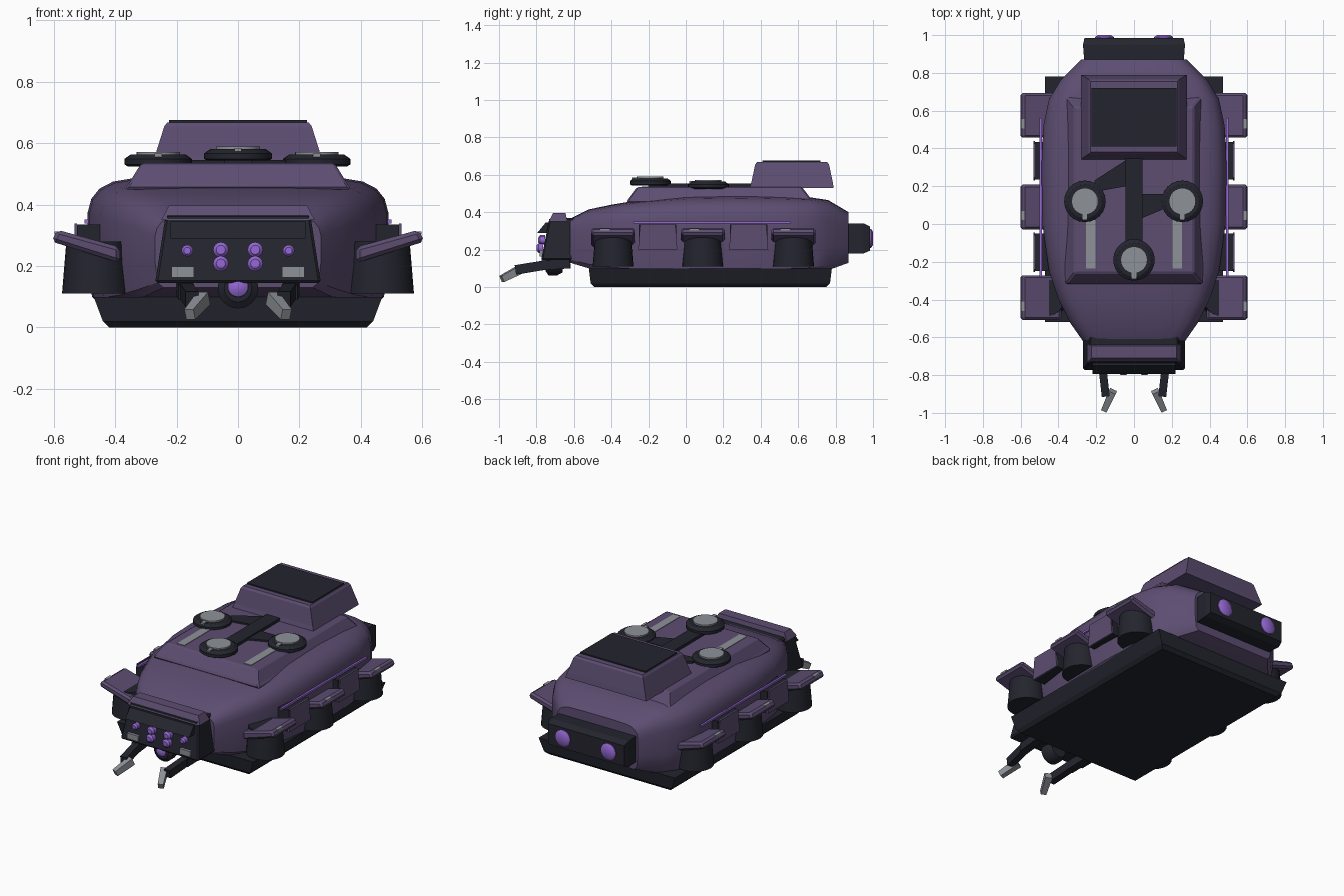
import bpy, bmesh, math
from mathutils import Vector

cube = bpy.data.objects.get("Cube")
if cube:
    bpy.data.objects.remove(cube, do_unlink=True)


def material(name, rgb):
    m = bpy.data.materials.new(name)
    m.use_nodes = True
    m.diffuse_color = (*rgb, 1)
    m.node_tree.nodes["Principled BSDF"].inputs["Base Color"].default_value = (*rgb, 1)
    return m


PURPLE = material("dusty_purple", (0.107, 0.074, 0.165))
DARK = material("charcoal", (0.017, 0.018, 0.027))
GLOW = material("bright_violet", (0.30, 0.14, 0.66))
GREY = material("steel_grey", (0.27, 0.285, 0.31))


def loft(name, rings, mat, bevel=0.0, smooth=None):
    """Skin closed rings of points and cap both ends."""
    bm = bmesh.new()
    loops = [[bm.verts.new(p) for p in r] for r in rings]
    n = len(loops[0])
    for a, b in zip(loops, loops[1:]):
        for i in range(n):
            j = (i + 1) % n
            bm.faces.new((a[i], a[j], b[j], b[i]))
    bm.faces.new(loops[0])
    bm.faces.new(loops[-1])
    bmesh.ops.recalc_face_normals(bm, faces=bm.faces)
    mesh = bpy.data.meshes.new(name)
    bm.to_mesh(mesh)
    bm.free()
    mesh.materials.append(mat)
    ob = bpy.data.objects.new(name, mesh)
    bpy.context.collection.objects.link(ob)
    if bevel:
        mod = ob.modifiers.new("Bevel", "BEVEL")
        mod.width = bevel
        mod.segments = 1
    if smooth:
        bpy.ops.object.select_all(action="DESELECT")
        ob.select_set(True)
        bpy.context.view_layer.objects.active = ob
        bpy.ops.object.shade_smooth_by_angle(angle=math.radians(smooth))
    return ob


def rect(x0, x1, y0, y1, z):
    return [(x0, y0, z), (x1, y0, z), (x1, y1, z), (x0, y1, z)]


def box(name, x, y, z, mat, bevel=0.0):
    return loft(name, [rect(*x, *y, z[0]), rect(*x, *y, z[1])], mat, bevel)


def slab(name, outline, z0, z1, mat):
    return loft(name, [[(x, y, z) for x, y in outline] for z in (z0, z1)], mat)


def lathe(name, centre, profile, mat, axis=(0, 0, 1), sides=24):
    """Turn (radius, height) pairs about an axis through the centre."""
    axis = Vector(axis).normalized()
    u = axis.orthogonal().normalized()
    v = axis.cross(u)
    turn = [math.tau * i / sides for i in range(sides)]
    rings = [[Vector(centre) + axis * h + r * (u * math.cos(t) + v * math.sin(t))
              for t in turn] for r, h in profile]
    return loft(name, rings, mat, smooth=35)


def bar(name, a, b, width, height, mat, end=1.0):
    """Straight square bar, optionally tapered at its far end."""
    a, b = Vector(a), Vector(b)
    d = (b - a).normalized()
    side = d.cross(Vector((0, 0, 1))).normalized()
    up = side.cross(d)
    rings = [[p + k * (side * width * i + up * height * j) / 2
              for i, j in ((-1, -1), (1, -1), (1, 1), (-1, 1))]
             for p, k in ((a, 1), (b, end))]
    return loft(name, rings, mat)


# Hull: rounded section swept along the length
half = [(0.9, 0), (0.97, 0.07), (1, 0.35), (1, 0.72), (0.975, 0.83),
        (0.92, 0.91), (0.83, 0.965), (0.7, 0.99), (0.35, 1)]
section = half + [(-x, z) for x, z in reversed(half)]
stations = [(-0.62, 0.27, 0.13, 0.365), (-0.52, 0.34, 0.10, 0.415),
            (-0.40, 0.40, 0.08, 0.44), (-0.25, 0.45, 0.07, 0.465),
            (0, 0.485, 0.07, 0.485), (0.3, 0.49, 0.07, 0.49),
            (0.52, 0.48, 0.07, 0.485), (0.66, 0.45, 0.075, 0.48),
            (0.76, 0.39, 0.09, 0.465), (0.87, 0.28, 0.13, 0.40)]
loft("hull", [[(w * x, y, lo + (hi - lo) * z) for x, z in section]
              for y, w, lo, hi in stations], PURPLE, smooth=30)

# Skid base
loft("base_skid", [rect(-0.42, 0.42, -0.49, 0.75, 0), rect(-0.44, 0.44, -0.51, 0.77, 0.02),
                   rect(-0.47, 0.47, -0.52, 0.78, 0.1)], DARK)

# Raised deck and rear housing
loft("upper_deck", [rect(-0.37, 0.37, -0.32, 0.68, 0.45), rect(-0.355, 0.355, -0.31, 0.67, 0.47),
                    rect(-0.315, 0.315, -0.26, 0.62, 0.535)], PURPLE, 0.008)
loft("rear_housing", [rect(-0.28, 0.28, 0.34, 0.79, 0.53), rect(-0.27, 0.27, 0.35, 0.785, 0.56),
                      rect(-0.24, 0.24, 0.37, 0.765, 0.655),
                      rect(-0.23, 0.23, 0.38, 0.755, 0.668)], PURPLE)
box("housing_panel", (-0.225, 0.225), (0.41, 0.72), (0.667, 0.676), DARK)

# Roof spine, arms, hatches and strips
box("roof_spine", (-0.046, 0.046), (-0.2, 0.35), (0.53, 0.553), DARK)
slab("right_hatch_arm", [(-0.21, 0.17), (-0.04, 0.2), (-0.04, 0.34), (-0.21, 0.23)],
     0.53, 0.545, DARK)
slab("left_hatch_arm", [(0.04, 0.03), (0.16, 0.08), (0.16, 0.16), (0.04, 0.16)],
     0.53, 0.545, DARK)
for label, x, y, z in (("right", -0.26, 0.12, 0.525), ("left", 0.256, 0.12, 0.525),
                       ("front", 0, -0.19, 0.543)):
    lathe(label + "_hatch_ring", (x, y, z),
          [(0.1, 0), (0.11, 0.006), (0.11, 0.024), (0.09, 0.038)], DARK)
    lathe(label + "_hatch_lid", (x, y, z + 0.035), [(0.071, 0), (0.071, 0.012)], GREY)
    box(label + "_hatch_tab", (x - 0.012, x + 0.012), (y - 0.1, y - 0.06),
        (z + 0.03, z + 0.042), GREY)

# Rear block
loft("rear_block", [[(x * k, y, 0.255 + z * j) for x, z in
                     ((-0.27, -0.075), (0.27, -0.075), (0.27, 0.085), (-0.27, 0.085))]
                    for y, k, j in ((0.84, 0.97, 1), (0.95, 1, 1), (0.985, 0.97, 0.8))], DARK)

# Front head: sloped block, cap, visor
loft("front_head", [rect(-0.27, 0.27, -0.775, -0.60, 0.145),
                    rect(-0.235, 0.235, -0.73, -0.57, 0.37)], DARK, 0.008)
loft("head_cap", [rect(-0.25, 0.25, -0.735, -0.635, 0.35),
                  rect(-0.225, 0.225, -0.71, -0.645, 0.397)], PURPLE)
loft("visor", [rect(-0.22, 0.22, -0.795, -0.74, 0.29),
               rect(-0.22, 0.22, -0.75, -0.72, 0.345)], DARK)
FRONT = (0, -1, 0)
lathe("nose_socket", (0, -0.66, 0.128), [(0.05, 0), (0.066, 0.03), (0.066, 0.075), (0.045, 0.09)],
      DARK, FRONT)
lathe("nose_lamp", (0, -0.74, 0.133), [(0.035, 0), (0.033, 0.02), (0.015, 0.032)], GLOW, FRONT)

for side, s in (("left", 1), ("right", -1)):
    # Roof strip and side rail
    box(side + "_roof_strip", (s * 0.205, s * 0.255), (-0.235, 0.1), (0.53, 0.538), GREY)
    bar(side + "_rail", (s * 0.493, -0.28, 0.345), (s * 0.493, 0.56, 0.345), 0.012, 0.012, GLOW)

    # Pods with angled guards
    for place, y in (("front", -0.39), ("middle", 0.09), ("rear", 0.575)):
        tag = side + "_" + place
        lathe(tag + "_pod", (s * 0.463, y, 0.11), [(0.11, 0), (0.096, 0.17)], DARK)
        guard = [(0.385, 0.21), (0.607, 0.28), (0.588, 0.318), (0.385, 0.262)]
        loft(tag + "_guard", [[(s * x, y + dy, z) for x, z in guard] for dy in (-0.118, 0.118)],
             PURPLE, 0.012)
        box(tag + "_guard_marker", (s * 0.575, s * 0.597), (y - 0.07, y - 0.02),
            (0.303, 0.313), GREY)

    # Side boxes between the pods
    for place, y in (("front", -0.15), ("rear", 0.335)):
        tag = side + "_" + place
        box(tag + "_side_box", (s * 0.42, s * 0.525), (y - 0.1, y + 0.1), (0.2, 0.335), DARK)
        loft(tag + "_side_panel", [[(s * x, y + dy, z) for dy, z in
                                    ((-0.105, 0.2), (0.105, 0.2), (0.09, 0.338), (-0.09, 0.338))]
                                   for x in (0.524, 0.532)], PURPLE)

    # Rear lamp
    lathe(side + "_rear_lamp", (s * 0.157, 0.975, 0.26), [(0.05, 0), (0.05, 0.015), (0.035, 0.025)],
          GLOW, (0, 1, 0))

    # Front lamps and plates
    for i, (x, z, r) in enumerate(((0.165, 0.25, 0.019), (0.056, 0.253, 0.025),
                                   (0.056, 0.208, 0.025))):
        y = -0.765 + (z - 0.2) * 0.2
        lathe(f"{side}_front_lamp_{i}", (s * x, y, z),
              [(r, 0), (r, 0.025), (r * 0.6, 0.035)], GLOW, FRONT, 16)
    box(side + "_front_plate", (s * 0.143, s * 0.217), (-0.782, -0.765), (0.163, 0.198), GREY)

    # Mandible arm and blade
    bar(side + "_mandible_base", (s * 0.175, -0.62, 0.125), (s * 0.168, -0.77, 0.115),
        0.05, 0.05, DARK)
    bar(side + "_mandible_arm", (s * 0.168, -0.75, 0.118), (s * 0.15, -0.91, 0.092),
        0.042, 0.05, DARK)
    bar(side + "_mandible_blade", (s * 0.112, -0.885, 0.095), (s * 0.157, -0.985, 0.043),
        0.04, 0.045, GREY, 0.8)
